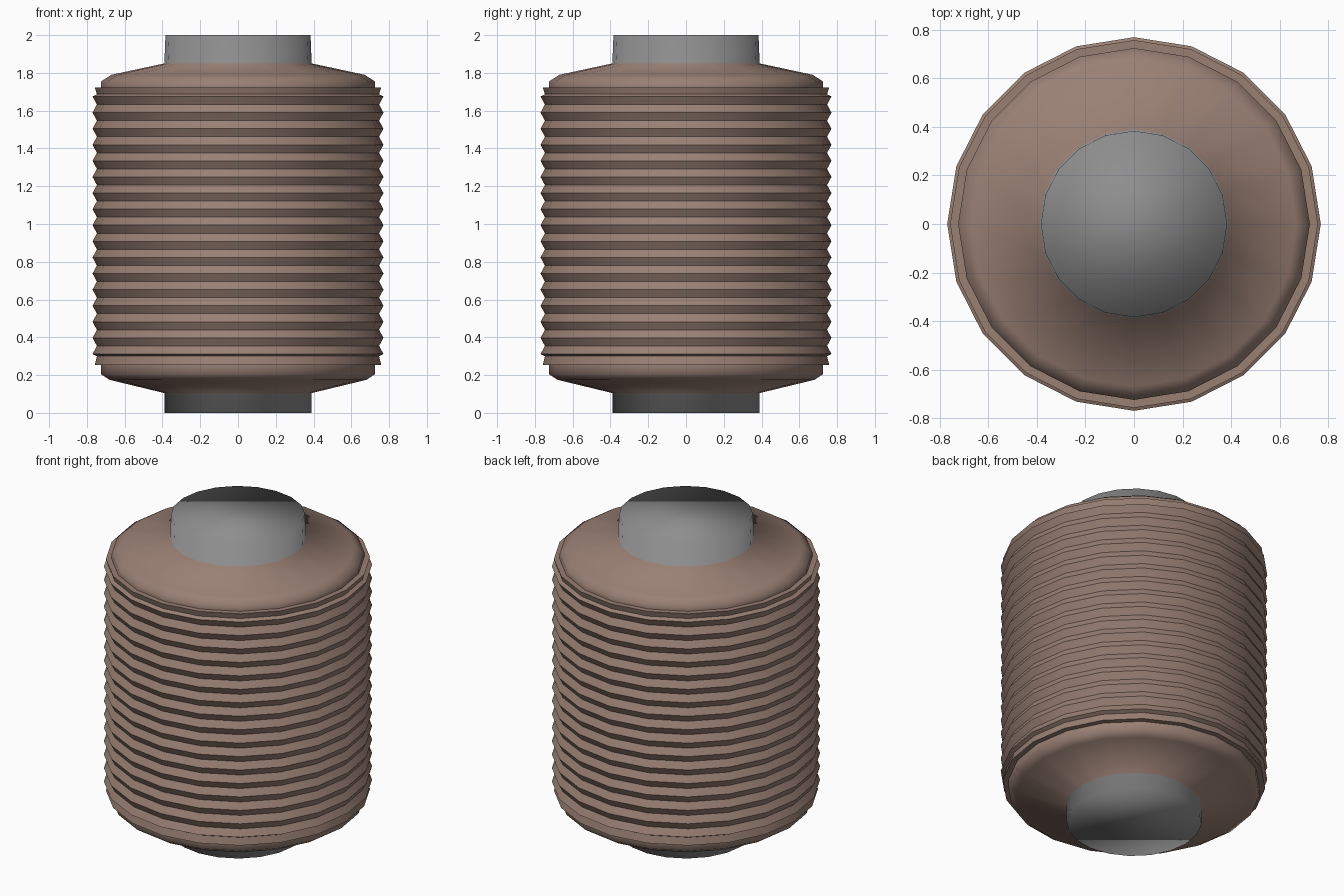
import bpy, bmesh, math

if "Cube" in bpy.data.objects:
    bpy.data.objects.remove(bpy.data.objects["Cube"])

SIDES = 20


def material(name, rgb):
    m = bpy.data.materials.new(name)
    m.diffuse_color = (*rgb, 1)
    m.use_nodes = True
    m.node_tree.nodes["Principled BSDF"].inputs["Base Color"].default_value = m.diffuse_color
    return m


brown = material("brown", (0.32, 0.215, 0.175))
grey = material("dark_grey", (0.27, 0.27, 0.27))


def lathe(name, profile, mats, closed=False, pick=lambda r, z: 0):
    """Spin (radius, z) points round z; cap the ends, or close the loop."""
    bm = bmesh.new()
    rings = []
    for r, z in profile:
        rings.append([bm.verts.new((r * math.cos(a), r * math.sin(a), z))
                      for a in (2 * math.pi * i / SIDES for i in range(SIDES))])
    pairs = list(zip(range(len(rings) - 1), range(1, len(rings))))
    if closed:
        pairs.append((len(rings) - 1, 0))
    for p, q in pairs:
        a, b = rings[p], rings[q]
        mid = [(u + v) / 2 for u, v in zip(profile[p], profile[q])]
        for i in range(SIDES):
            j = (i + 1) % SIDES
            f = bm.faces.new((a[i], a[j], b[j], b[i]))
            f.material_index = pick(*mid)
    if not closed:
        for (r, z), ring in ((profile[0], rings[0]), (profile[-1], rings[-1])):
            bm.faces.new(ring).material_index = pick(r, z)
    bmesh.ops.recalc_face_normals(bm, faces=bm.faces)
    mesh = bpy.data.meshes.new(name)
    bm.to_mesh(mesh)
    bm.free()
    for m in mats:
        mesh.materials.append(m)
    ob = bpy.data.objects.new(name, mesh)
    bpy.context.collection.objects.link(ob)
    bpy.ops.object.select_all(action='DESELECT')
    bpy.context.view_layer.objects.active = ob
    ob.select_set(True)
    return ob


# Spool: grey necks at both ends, domed brown shoulders, fully smooth
spool = [(0.39, 0), (0.39, 0.105), (0.68, 0.175), (0.725, 0.205),
         (0.725, 0.25), (0.725, 1.72), (0.725, 1.755), (0.67, 1.79),
         (0.39, 1.85), (0.384, 2.0)]
lathe("spool", spool, [brown, grey], pick=lambda r, z: 1 if r < 0.4 else 0)
bpy.ops.object.shade_smooth()

# Ridged winding: a zigzag sleeve of 17 ridges round the spool
PEAKS, LOW, HIGH = 17, 0.312, 1.675
pitch = (HIGH - LOW) / (PEAKS - 1)
sleeve = [(0.70, 0.254), (0.758, 0.254), (0.747, LOW - 0.012)]
for k in range(PEAKS):
    z = LOW + k * pitch
    sleeve.append((0.77, z))
    if k < PEAKS - 1:
        sleeve.append((0.747, z + pitch / 2))
sleeve += [(0.747, HIGH + 0.012), (0.758, 1.722), (0.70, 1.722)]
lathe("ridged_winding", sleeve, [brown], closed=True)
bpy.ops.object.shade_smooth_by_angle(angle=math.radians(30))
